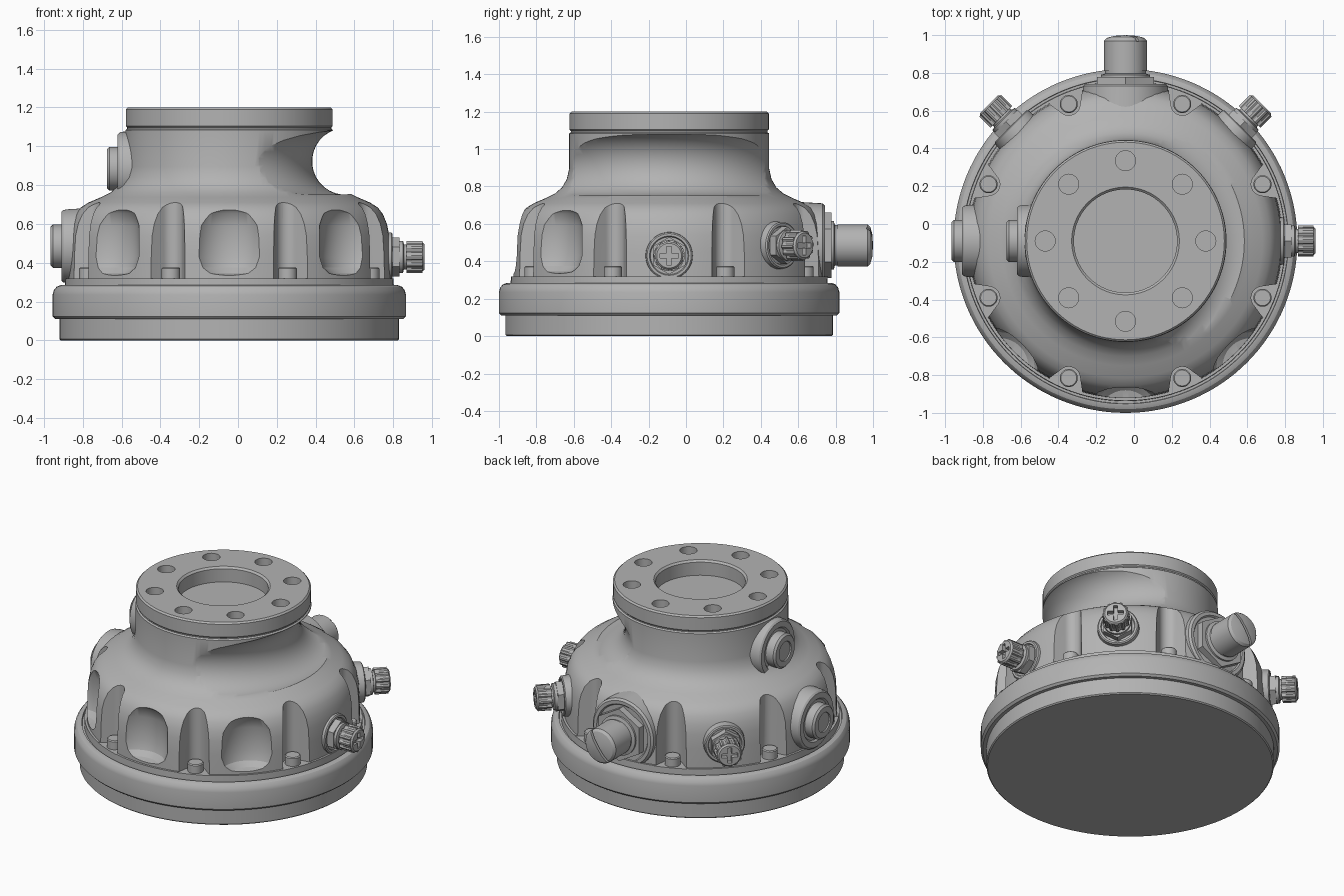
import bpy, bmesh, math
from mathutils import Matrix

if "Cube" in bpy.data.objects:
    bpy.data.objects.remove(bpy.data.objects["Cube"], do_unlink=True)

CENTRE = Matrix.Translation((-0.045, -0.09, 0))
grey = bpy.data.materials.new("cast grey")
grey.use_nodes = True
colour = (0.45, 0.45, 0.45, 1)
grey.diffuse_color = colour
for node in grey.node_tree.nodes:
    if node.type == 'BSDF_PRINCIPLED':
        node.inputs["Base Color"].default_value = colour


def radial(angle, height=0):
    """Frame whose local z points outwards from the housing axis."""
    return (CENTRE @ Matrix.Translation((0, 0, height))
            @ Matrix.Rotation(math.radians(angle), 4, 'Z')
            @ Matrix.Rotation(math.pi / 2, 4, 'Y'))


def upright(angle, distance=0):
    """Frame standing upright at a distance from the housing axis."""
    return (CENTRE @ Matrix.Rotation(math.radians(angle), 4, 'Z')
            @ Matrix.Translation((distance, 0, 0)))


def finish(name, bm, frame):
    bmesh.ops.transform(bm, matrix=frame, verts=bm.verts)
    bmesh.ops.recalc_face_normals(bm, faces=bm.faces)
    mesh = bpy.data.meshes.new(name)
    bm.to_mesh(mesh)
    bm.free()
    mesh.materials.append(grey)
    obj = bpy.data.objects.new(name, mesh)
    bpy.context.scene.collection.objects.link(obj)
    return obj


def lathe(name, profile, frame, steps=48):
    bm = bmesh.new()
    verts = [bm.verts.new((r, 0, z)) for r, z in profile]
    edges = [bm.edges.new(pair) for pair in zip(verts, verts[1:])]
    bmesh.ops.spin(bm, geom=verts + edges, cent=(0, 0, 0), axis=(0, 0, 1),
                   angle=math.tau, steps=steps)
    bmesh.ops.remove_doubles(bm, verts=bm.verts, dist=1e-4)
    return finish(name, bm, frame)


def prism(name, outline, low, high, frame):
    bm = bmesh.new()
    base = bm.faces.new([bm.verts.new((x, y, low)) for x, y in outline])
    top = bmesh.ops.extrude_face_region(bm, geom=[base])["geom"]
    bmesh.ops.translate(bm, vec=(0, 0, high - low),
                        verts=[v for v in top if isinstance(v, bmesh.types.BMVert)])
    return finish(name, bm, frame)


def ring_points(count, *radii):
    return [(radii[i % len(radii)] * math.cos(math.tau * i / count),
             radii[i % len(radii)] * math.sin(math.tau * i / count)) for i in range(count)]


def box(w, d):
    return [(-w, -d), (w, -d), (w, d), (-w, d)]


def cut(obj, cutter):
    mod = obj.modifiers.new("cut", 'BOOLEAN')
    mod.operation = 'DIFFERENCE'
    mod.solver = 'EXACT'
    mod.object = cutter
    bpy.context.view_layer.update()
    graph = bpy.context.evaluated_depsgraph_get()
    mesh = bpy.data.meshes.new_from_object(obj.evaluated_get(graph))
    obj.modifiers.clear()
    obj.data = mesh
    bpy.data.objects.remove(cutter, do_unlink=True)


# Housing: base disc, rounded rim, domed cover, neck and mounting flange
housing = lathe("housing", [
    (0, 0), (.868, 0), (.875, .007), (.875, .11), (.897, .11), (.91, .123),
    (.91, .235), (.904, .258), (.89, .276), (.868, .285), (.862, .285), (.86, .272),
    (.848, .272), (.846, .32), (.832, .32), (.829, .45), (.824, .54), (.812, .6),
    (.792, .65), (.765, .685), (.725, .71), (.66, .738), (.61, .763), (.573, .795),
    (.547, .84), (.535, .895), (.535, 1.083), (.526, 1.09), (.526, 1.097), (.533, 1.104),
    (.533, 1.19), (.523, 1.2), (.285, 1.2), (.273, 1.188), (.273, 1.1), (0, 1.1)],
    CENTRE, 128)

# Curved relief under the flange on the left side
arc = [math.tau * (i + .5) / 32 for i in range(33)]
cut(housing, lathe("relief_cutter",
    [(.785 + .172 * math.cos(a), .922 + .172 * math.sin(a)) for a in arc],
    upright(0, -.186), 128))

# Splayed bolt pockets, flange holes
slot = [(.95, -.17)]
for i in range(13):
    a = math.radians(240 - 10 * i)
    slot.append((.785 + .06 * math.cos(a), .06 * math.sin(a)))
slot = [slot[0]] + sorted(slot[1:], key=lambda p: p[1]) + [(.95, .17)]
for k in range(8):
    cut(housing, prism("pocket_cutter", slot, .318, .745, upright(22.5 + 45 * k)))
    cut(housing, prism("hole_cutter", ring_points(32, .053), 1.12, 1.25,
                       upright(45 * k, .425)))

# Rounded scallops around the front
for angle in (-45, -90, -135):
    cut(housing, lathe("scallop_cutter", [
        (0, .335), (.11, .335), (.15, .345), (.182, .375), (.2, .43),
        (.2, .59), (.182, .655), (.15, .69), (.11, .7), (0, .7)],
        upright(angle, .94), 64))

# Clamping bolts in the pockets
for k in range(8):
    lathe(f"bolt_{k + 1}", [(0, .3), (.048, .3), (.048, .37), (.042, .376), (0, .376)],
          upright(22.5 + 45 * k, .785), 24)

# Three knurled valve knobs with hex nuts
for side, angle, height, shift in (("left", 0, .43, 0), ("back_left", 45, .485, .018),
                                   ("back_right", 135, .485, .018)):
    frame = radial(angle, height) @ Matrix.Translation((0, 0, shift))
    lathe(f"{side}_valve_seat", [
        (0, .7), (.135, .7), (.125, .836), (.118, .842), (.105, .842), (.1, .832), (0, .832)], frame)
    prism(f"{side}_valve_nut", ring_points(6, .1), .8, .878, frame)
    lathe(f"{side}_valve_stem", [
        (0, .87), (.083, .87), (.083, .895), (.064, .9), (.064, .93), (0, .93)], frame)
    knob = prism(f"{side}_valve_knob", ring_points(48, .082, .082, .073, .073), .912, .995, frame)
    cap = lathe(f"{side}_valve_cap", [
        (0, .94), (.075, .94), (.075, .995), (.066, 1.005), (0, 1.005)], frame)
    for part in (knob, cap):
        for w, d in ((.05, .013), (.013, .05)):
            cut(part, prism("cross_cutter", box(w, d), .975, 1.05, frame))

# Large slotted fitting at the back
frame = radial(90, .485)
lathe("back_fitting_seat", [
    (0, .65), (.235, .65), (.225, .82), (.212, .832), (.19, .832), (.182, .822), (0, .822)], frame)
prism("back_fitting_nut", ring_points(6, .175), .8, .868, frame)
lathe("back_fitting_collar", [
    (0, .86), (.13, .86), (.13, .88), (.108, .886), (.108, .91), (0, .91)], frame)
fitting = lathe("back_fitting_cap", [
    (0, .9), (.113, .9), (.113, 1.06), (.1, 1.075), (.06, 1.086), (0, 1.09)], frame)
cut(fitting, prism("slot_cutter", box(.2, .008), 1.055, 1.2,
                   frame @ Matrix.Rotation(math.radians(35), 4, 'Z')))

# Two round plugs on the right: one on the cover, one on the neck
for place, height, face, root, flare in (("lower", .485, .865, .6, .205),
                                         ("upper", .885, .575, .3, .19)):
    frame = radial(180, height)
    lathe(f"{place}_plug_boss", [
        (0, root), (flare, root), (.19, face - .03), (.186, face - .01), (.176, face),
        (.14, face), (.13, face - .012), (0, face - .012)], frame, 64)
    lathe(f"{place}_plug", [
        (0, face - .03), (.112, face - .03), (.112, face + .043), (.1, face + .055),
        (.064, face + .055), (.062, face + .047), (0, face + .047)], frame)

# Smooth shading with crisp edges
bpy.ops.object.select_all(action='DESELECT')
for obj in bpy.context.scene.objects:
    if obj.type == 'MESH' and grey.name in obj.data.materials:
        obj.select_set(True)
bpy.context.view_layer.objects.active = housing
bpy.ops.object.shade_smooth_by_angle(angle=math.radians(28))
